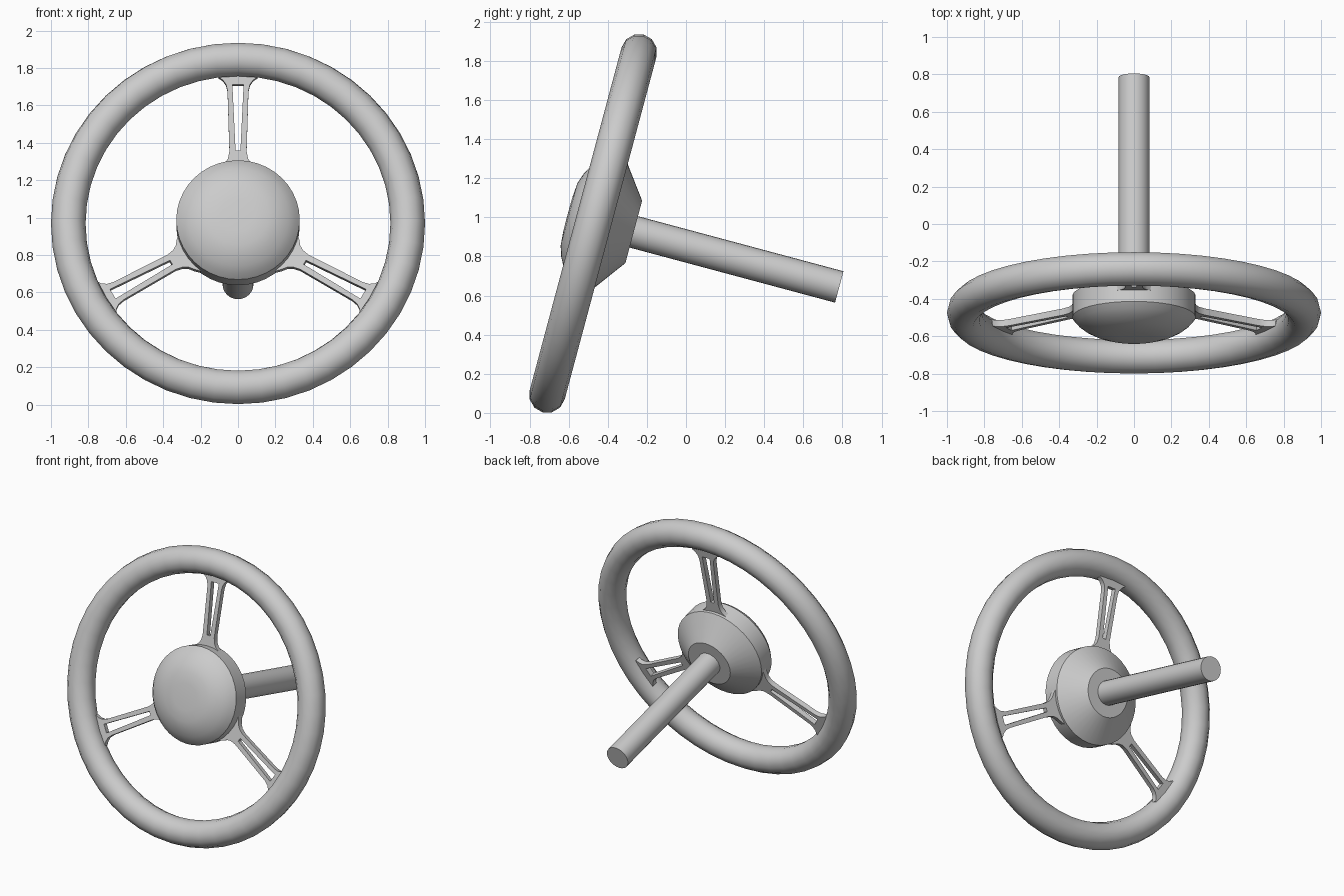
import bpy, bmesh
from math import radians, sin, cos, pi
from mathutils import Matrix

if "Cube" in bpy.data.objects:
    bpy.data.objects.remove(bpy.data.objects["Cube"])

# Wheel frame: local x = across, local y = up in the wheel plane, local z = towards driver
WHEEL = Matrix.Translation((0, -0.475, 0.969)) @ Matrix.Rotation(radians(75), 4, 'X')
HUB = WHEEL @ Matrix.Translation((0, 0.012, 0))


def smooth(ob, angle=30):
    bpy.ops.object.select_all(action='DESELECT')
    ob.select_set(True)
    bpy.context.view_layer.objects.active = ob
    bpy.ops.object.shade_smooth_by_angle(angle=radians(angle))


def add_mesh(name, mesh, matrix):
    ob = bpy.data.objects.new(name, mesh)
    bpy.context.collection.objects.link(ob)
    ob.matrix_world = matrix
    return ob


def lathe(name, profile, sides, matrix):
    """Revolve (radius, height) points about local z; radius 0 closes at a pole."""
    bm = bmesh.new()
    verts = [bm.verts.new((r, 0, h)) for r, h in profile]
    edges = [bm.edges.new(pair) for pair in zip(verts, verts[1:])]
    bmesh.ops.spin(bm, geom=verts + edges, cent=(0, 0, 0), axis=(0, 0, 1),
                   angle=2 * pi, steps=sides, use_merge=True)
    bmesh.ops.remove_doubles(bm, verts=bm.verts, dist=1e-4)
    bmesh.ops.recalc_face_normals(bm, faces=bm.faces)
    mesh = bpy.data.meshes.new(name)
    bm.to_mesh(mesh)
    bm.free()
    ob = add_mesh(name, mesh, matrix)
    smooth(ob)
    return ob


# Rim
bpy.ops.mesh.primitive_torus_add(major_radius=0.9075, minor_radius=0.0925,
                                 major_segments=48, minor_segments=12)
rim = bpy.context.object
rim.name = "rim"
rim.matrix_world = WHEEL
smooth(rim, 60)

# Hub: domed pad, short wall and cone narrowing to the column flange
lathe("hub", [(0, 0.138), (0.09, 0.137), (0.165, 0.131), (0.22, 0.113),
              (0.27, 0.086), (0.305, 0.058), (0.33, 0.028), (0.33, -0.09),
              (0.165, -0.212), (0, -0.212)], 40, HUB)

# Steering column
lathe("column", [(0, -0.19), (0.083, -0.19), (0.083, -1.30), (0, -1.30)], 24, HUB)

# Spokes: one slotted plate outline, flared at both ends, (radius, half width)
OUTLINE = [(0.30, 0.12), (0.325, 0.095), (0.345, 0.07), (0.37, 0.054), (0.41, 0.046),
           (0.74, 0.056), (0.775, 0.064), (0.80, 0.082), (0.815, 0.105), (0.835, 0.105)]
SLOT = [(0.414, 0.013), (0.775, 0.030)]

curve = bpy.data.curves.new("spoke_outline", 'CURVE')
curve.dimensions = '2D'
curve.fill_mode = 'BOTH'
curve.extrude = 0.018
for side in (OUTLINE, SLOT):
    loop = [(r, w) for r, w in side] + [(r, -w) for r, w in reversed(side)]
    spline = curve.splines.new('POLY')
    spline.points.add(len(loop) - 1)
    for p, (x, y) in zip(spline.points, loop):
        p.co = (x, y, 0, 1)
    spline.use_cyclic_u = True

temp = bpy.data.objects.new("spoke_outline", curve)
bpy.context.collection.objects.link(temp)
bpy.context.view_layer.update()
spoke_mesh = bpy.data.meshes.new_from_object(
    temp.evaluated_get(bpy.context.evaluated_depsgraph_get()))
bpy.data.objects.remove(temp)

# Each spoke leans slightly forward towards the rim
lean = Matrix.Translation((0, 0, -0.072)) @ Matrix.Rotation(radians(-3), 4, 'Y')
for name, angle in (("top_spoke", 90), ("left_spoke", 210), ("right_spoke", 330)):
    spoke = add_mesh(name, spoke_mesh.copy(),
                     WHEEL @ Matrix.Rotation(radians(angle), 4, 'Z') @ lean)
    smooth(spoke)
